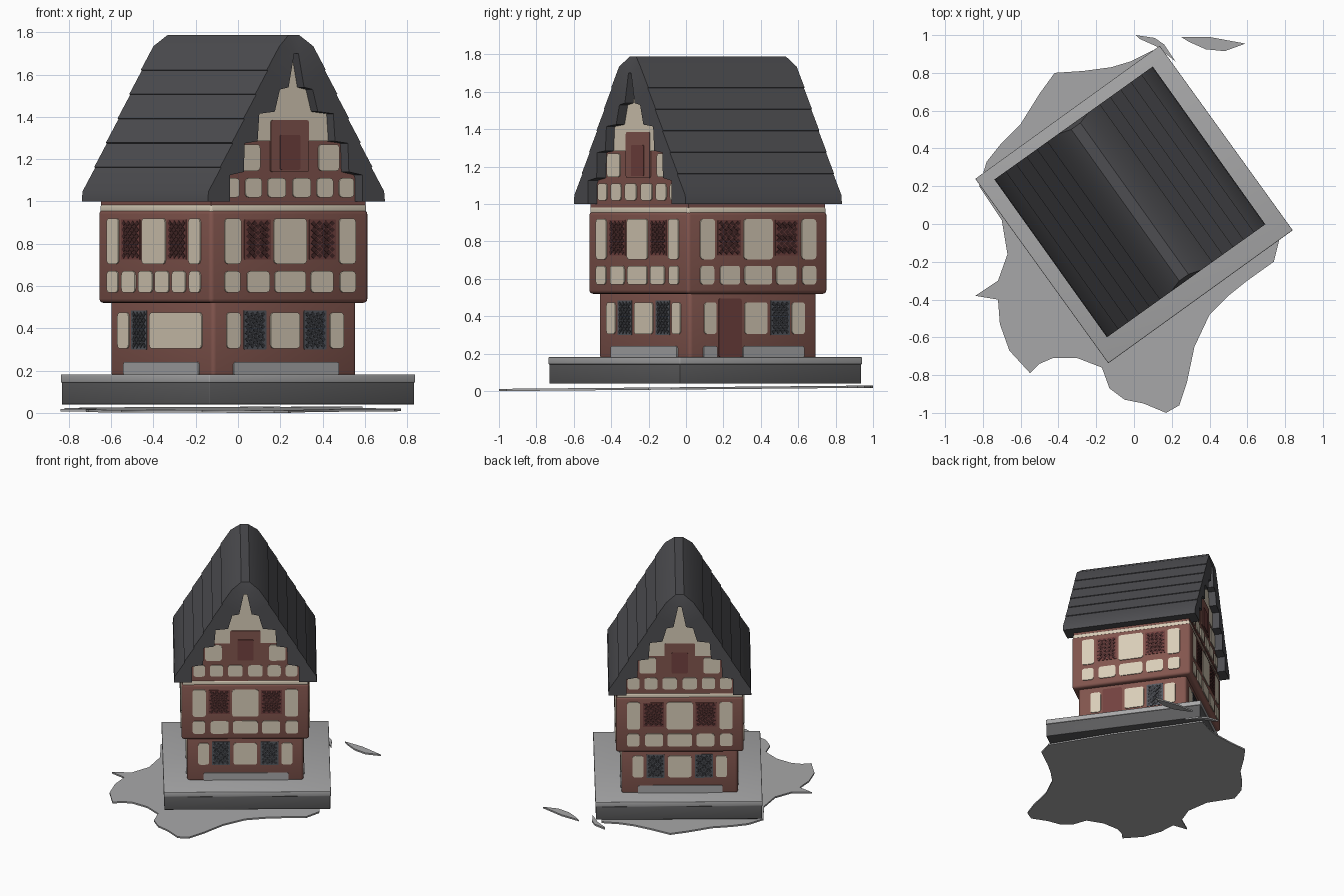
import bpy, bmesh, math
from mathutils import Matrix, Vector

if "Cube" in bpy.data.objects:
    bpy.data.objects.remove(bpy.data.objects["Cube"])


def mat(name, r, g, b):
    m = bpy.data.materials.new(name)
    m.diffuse_color = (r, g, b, 1)
    m.use_nodes = True
    m.node_tree.nodes["Principled BSDF"].inputs["Base Color"].default_value = m.diffuse_color
    return m


BROWN = mat("brown timber", 0.225, 0.092, 0.076)
CREAM = mat("cream plaster", 0.69, 0.61, 0.48)
SLATE = mat("dark slate", 0.075, 0.075, 0.082)
STONE = mat("light stone", 0.39, 0.39, 0.395)
DARK = mat("dark stone", 0.105, 0.105, 0.108)
RED = mat("dark red door", 0.17, 0.054, 0.05)
WINE = mat("wine glass", 0.06, 0.022, 0.022)
PANE = mat("blue black glass", 0.035, 0.037, 0.043)
LEAD = mat("grey lead", 0.09, 0.098, 0.115)

# House stands turned about z on the plinth
HOUSE = Matrix.Translation((-0.022, 0.117, 0)) @ Matrix.Rotation(math.radians(35.5), 4, 'Z')


def finish(name, bm, *mats, frame=HOUSE):
    bmesh.ops.recalc_face_normals(bm, faces=bm.faces)
    bm.transform(frame)
    me = bpy.data.meshes.new(name)
    bm.to_mesh(me)
    bm.free()
    for m in mats:
        me.materials.append(m)
    ob = bpy.data.objects.new(name, me)
    bpy.context.collection.objects.link(ob)
    bpy.ops.object.select_all(action='DESELECT')
    ob.select_set(True)
    bpy.context.view_layer.objects.active = ob
    bpy.ops.object.shade_smooth_by_angle(angle=math.radians(35))
    return ob


def box(name, half, z0, z1, m, bevel=0.0, frame=HOUSE):
    bm = bmesh.new()
    bmesh.ops.create_cube(bm, size=1, matrix=Matrix.Translation((0, 0, (z0 + z1) / 2))
                          @ Matrix.Diagonal((2 * half, 2 * half, z1 - z0, 1)))
    if bevel:
        bmesh.ops.bevel(bm, geom=bm.edges[:], offset=bevel, segments=3, profile=0.5, affect='EDGES')
    return finish(name, bm, m, frame=frame)


def prism(bm, a, b):
    """Closed solid between two matching outlines."""
    va, vb = [bm.verts.new(p) for p in a], [bm.verts.new(p) for p in b]
    bm.faces.new(va)
    bm.faces.new(vb[::-1])
    for i in range(len(a)):
        j = (i + 1) % len(a)
        bm.faces.new((va[j], va[i], vb[i], vb[j]))


def rounded(s0, s1, z0, z1, r=0.018):
    pts = []
    for cx, cz, a0 in ((s1 - r, z1 - r, 0), (s0 + r, z1 - r, 90), (s0 + r, z0 + r, 180), (s1 - r, z0 + r, 270)):
        for k in range(4):
            a = math.radians(a0 + 30 * k)
            pts.append((cx + r * math.cos(a), cz + r * math.sin(a)))
    return pts


def plates(name, m, items, out=0.006):
    """Thin plates; each item is (side 0..3, wall distance, outline)."""
    bm = bmesh.new()
    for side, d, pts in items:
        R = Matrix.Rotation(side * math.pi / 2, 3, 'Z')
        prism(bm, [R @ Vector((s, -d - out, z)) for s, z in pts],
              [R @ Vector((s, -d + 0.003, z)) for s, z in pts])
    return finish(name, bm, m)


def diamonds(s0, s1, z0, z1, nx=4, nz=6):
    """Staggered lozenges that leave a lattice between them."""
    dx, dz, out = (s1 - s0) / nx, (z1 - z0) / nz, []
    for i in range(1, 2 * nx):
        for j in range(1, 2 * nz):
            if (i + j) % 2 == 0:
                x, z, a, b = s0 + i * dx / 2, z0 + j * dz / 2, dx * 0.42, dz * 0.42
                out.append([(x - a, z), (x, z - b), (x + a, z), (x, z + b)])
    return out


# Plinth: dark sides under a light top slab
PLINTH = Matrix.Translation((0, 0.103, 0)) @ Matrix.Rotation(math.radians(35.8), 4, 'Z')
box("plinth_base", 0.598, 0.04, 0.145, DARK, 0.004, PLINTH)
box("plinth_slab", 0.602, 0.143, 0.182, STONE, 0.005, PLINTH)

# Thin, slightly tilted ground patch and loose slivers under the plinth
patch = [(0.1, .92), (-.02, .86), (-.12, .83), (-.27, .81), (-.42, .8), (-.5, .69), (-.6, .53), (-.7, .43),
         (-.78, .33), (-.82, .2), (-.7, .02), (-.67, -.16), (-.72, -.3), (-.84, -.38), (-.72, -.4), (-.71, -.53),
         (-.66, -.67), (-.55, -.79), (-.5, -.74), (-.43, -.71), (-.3, -.71), (-.17, -.76), (-.13, -.87),
         (-.05, -.93), (.05, -.95), (.17, -1), (.24, -.96), (.28, -.84), (.32, -.65), (.4, -.48), (.5, -.38),
         (.6, -.3), (.74, -.2), (.77, -.08), (.5, .35), (.25, .7)]
hook = [(.01, 1), (.03, .98), (.12, .94), (.22, .86), (.16, .95), (.11, .985)]
sliver = [(.25, .99), (.29, .965), (.38, .925), (.48, .915), (.59, .955), (.4, .99)]
for name, pts in (("ground_patch", patch), ("ground_hook", hook), ("ground_sliver", sliver)):
    bm = bmesh.new()
    prism(bm, [(x, y, 0.009 * (y + 1) + 0.012) for x, y in pts], [(x, y, 0.009 * (y + 1)) for x, y in pts])
    finish(name, bm, STONE, frame=Matrix())

# Two storeys with the upper one overhanging
LO, UP, GA = 0.419, 0.46, 0.452
box("lower_storey", LO, 0.17, 0.54, BROWN, 0.02)
box("upper_storey", UP, 0.52, 0.96, BROWN, 0.02)
box("plaster_band", 0.453, 0.94, 0.985, CREAM, 0.01)
box("top_beam", 0.449, 0.975, 1.01, BROWN)

# Plaster panels, windows and doors, side by side
cream, upper_win, lower_win = [], [], []


def both(a, b):
    return [(a, b), (-b, -a)]


for side in range(4):
    for a, b in both(0.285, 0.38) + [(-0.095, 0.095)]:
        cream.append((side, UP, rounded(a, b, 0.705, 0.92)))
    small = both(0.29, 0.38) + (both(0.15, 0.26) + both(0.01, 0.125) if side == 3 else both(0.12, 0.25) + [(-.09, .09)])
    for a, b in small:
        cream.append((side, UP, rounded(a, b, 0.57, 0.67)))
    upper_win += [(side, a, b) for a, b in both(0.112, 0.265)]
    if side == 3:
        low, wins = [(-0.35, -0.26), (-0.09, 0.335)], [(-0.24, -0.115)]
    elif side == 1:
        low, wins = [(-0.325, -0.245), (-0.06, 0.09), (0.25, 0.335)], [(0.112, 0.238)]
    else:
        low, wins = both(0.26, 0.34) + [(-0.085, 0.085)], both(0.11, 0.24)
    for a, b in low:
        cream.append((side, LO, rounded(a, b, 0.305, 0.475)))
    lower_win += [(side, a, b) for a, b in wins]

plates("upper_window_lattice", RED, [(k, UP, rounded(a, b, 0.725, 0.915, 0.005)) for k, a, b in upper_win], 0.004)
plates("upper_window_glass", WINE, [(k, UP, p) for k, a, b in upper_win for p in diamonds(a + .004, b - .004, .728, .912)])
plates("lower_window_lead", LEAD, [(k, LO, rounded(a, b, 0.30, 0.485, 0.005)) for k, a, b in lower_win], 0.004)
plates("lower_window_glass", PANE, [(k, LO, p) for k, a, b in lower_win for p in diamonds(a + .004, b - .004, .303, .482)])
plates("entrance_door", RED, [(1, LO, rounded(-0.23, -0.08, 0.182, 0.495, 0.012))])
foot = [(k, -0.30, 0.31) for k in (0, 2, 3)] + [(1, -0.33, -0.24), (1, -0.07, 0.33)]
plates("stone_footing", STONE, [(k, LO, rounded(a, b, 0.178, 0.24, 0.01)) for k, a, b in foot], 0.0069)

# Gable walls: timber below, plaster in the peak
for side in (0, 2):
    for a, b in both(0.29, 0.375) + both(0.16, 0.255) + both(0.02, 0.125):
        cream.append((side, GA, rounded(a, b, 1.02, 1.11)))
    for a, b in both(0.17, 0.29):
        cream.append((side, GA, rounded(a, b, 1.145, 1.27)))
    cream.append((side, GA, [(-.26, 1.285), (.26, 1.285), (.22, 1.42), (.05, 1.71), (-.05, 1.71), (-.22, 1.42)]))
plates("plaster_panels", CREAM, cream)
bm = bmesh.new()
tri = [(-0.445, 1.0), (0.445, 1.0), (0.06, 1.71), (-0.06, 1.71)]
prism(bm, [(x, -GA, z) for x, z in tri], [(x, GA, z) for x, z in tri])
finish("gable_walls", bm, BROWN)
plates("gable_hatch_frames", BROWN, [(k, GA + .004, rounded(-0.11, 0.11, 1.14, 1.385, 0.01)) for k in (0, 2)], 0.005)
plates("gable_hatches", RED, [(k, GA + .008, rounded(-0.058, 0.058, 1.15, 1.315, 0.008)) for k in (0, 2)], 0.005)

# Roof: overlapping slate courses outside, stepped verge inside
rows, eave, top = 6, Vector((0.505, 1.045)), Vector((0.098, 1.735))
normal = Vector((top.y - eave.y, eave.x - top.x)).normalized()
right = [(0.385, 1.0), (0.515, 1.0)]
for i in range(rows):
    p, q = eave.lerp(top, i / rows), eave.lerp(top, (i + 1) / rows)
    right += [tuple(p + normal * 0.006), tuple(q)]
right += [(0.03, 1.788)]
inner = [(0.385, 1.125), (0.305, 1.14), (0.30, 1.275), (0.225, 1.285), (0.215, 1.415), (0.125, 1.425),
         (0.095, 1.53), (0.045, 1.54), (0.012, 1.70)]
outline = right + [(-x, z) for x, z in reversed(right)] + [(-x, z) for x, z in inner] \
    + [(x, z) for x, z in reversed(inner)]
bm = bmesh.new()
prism(bm, [(x, -0.513, z) for x, z in outline], [(x, 0.513, z) for x, z in outline])
bm.normal_update()
bmesh.ops.triangulate(bm, faces=[f for f in bm.faces if len(f.verts) > 4])
for v in bm.verts:  # ridge ends lean in slightly
    if v.co.z > 1.75:
        v.co.y *= 0.96
finish("slate_roof", bm, SLATE)
